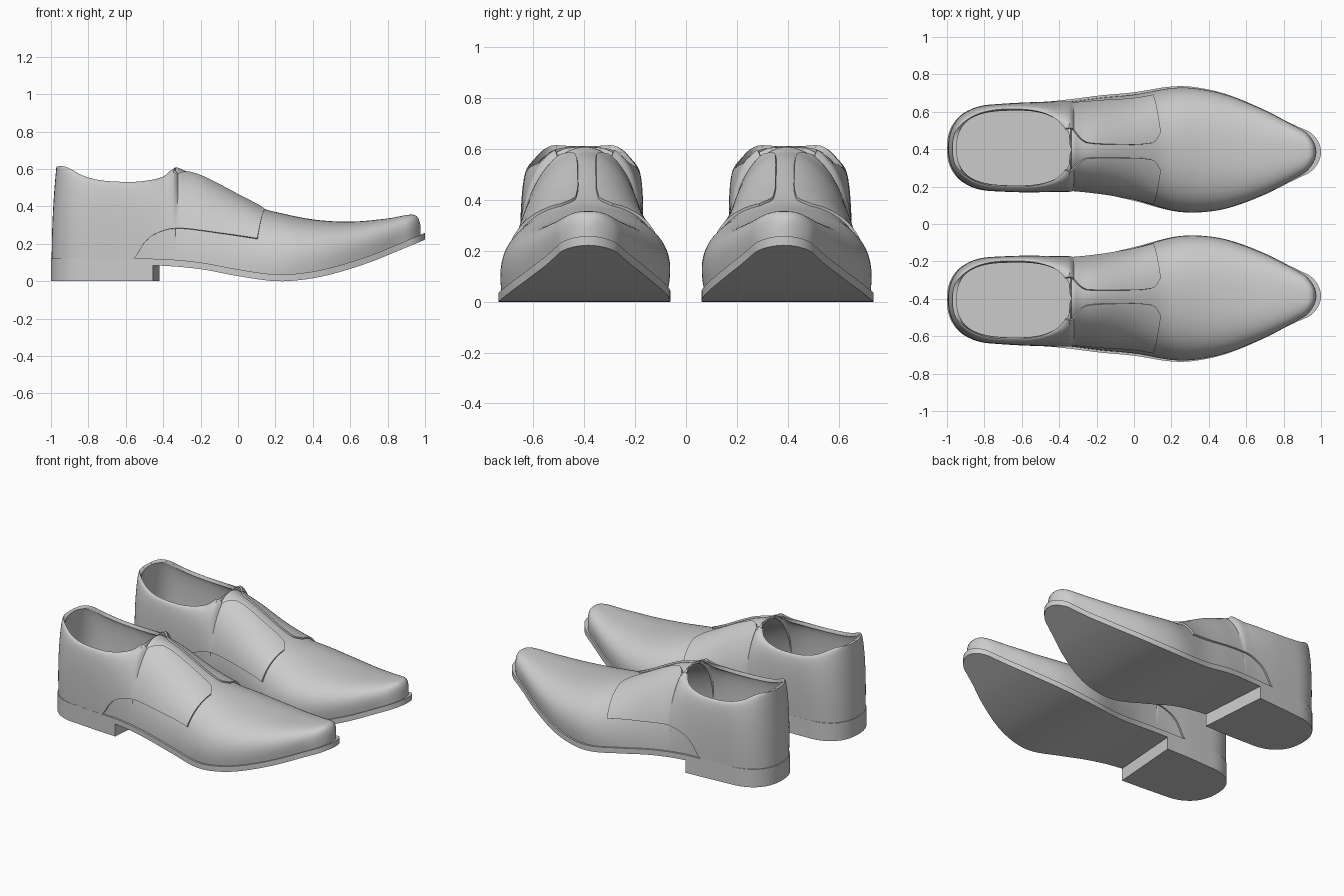
import bpy, bmesh, math

if "Cube" in bpy.data.objects:
    bpy.data.objects.remove(bpy.data.objects["Cube"])

HALF_PI = math.pi / 2

# Profile tables along the length of the shoe (x, value)
CENTRE = [(-1, .405), (-.6, .413), (-.2, .425), (0, .414), (.2, .403), (.5, .388), (.8, .382), (1, .385)]
WIDTH = [(-1, .215), (-.8, .222), (-.6, .233), (-.4, .24), (-.2, .26), (0, .29), (.2, .332),
         (.33, .335), (.5, .304), (.7, .226), (.83, .16), (.94, .11), (1, .09)]
SOLE_TOP = [(-1, .12), (-.6, .12), (-.4, .118), (-.2, .1), (0, .063), (.2, .036), (.35, .044),
            (.5, .073), (.7, .135), (.9, .216), (1, .258)]
CREST = [(-1, .612), (-.95, .605), (-.85, .555), (-.75, .53), (-.6, .52), (-.5, .525), (-.4, .547),
         (-.36, .578), (-.335, .608), (-.29, .592), (-.2, .562), (-.1, .512), (0, .457), (.14, .387),
         (.2, .37), (.4, .33), (.6, .318), (.8, .335), (.9, .353), (.945, .354), (.965, .335), (.975, .3)]
CREST_Y = [(-1, .405), (-.5, .405), (-.2, .391), (.2, .388), (.6, .385), (1, .385)]
POW_Y = [(-1, 1), (-.4, 1), (-.1, 1.1), (.1, .97), (.4, .8), (1, .65)]
POW_Z = [(-1, 1), (0, 1), (.4, .9), (1, .8)]
BULGE = [(-1, .012), (-.4, .012), (0, .02), (.3, .035), (.8, .025), (1, .01)]
FLAP_LOW = [(-.56, .12), (-.54, .14), (-.5, .205), (-.45, .248), (-.35, .28), (-.2, .27), (.14, .215)]
FLAP_GAP = [(-.36, .11), (-.335, .1), (-.29, .055), (-.25, .035), (0, .03), (.07, .035), (.11, .045), (.14, .085)]


def curve(tab, x):
    """Smooth interpolation through a table."""
    if x <= tab[0][0]:
        return tab[0][1]
    if x >= tab[-1][0]:
        return tab[-1][1]
    k = max(i for i in range(len(tab) - 1) if tab[i][0] <= x)

    def slope(i):
        a, b = tab[max(i - 1, 0)], tab[min(i + 1, len(tab) - 1)]
        return (b[1] - a[1]) / (b[0] - a[0])
    (xa, ya), (xb, yb) = tab[k], tab[k + 1]
    h = xb - xa
    t = (x - xa) / h
    return ((2*t**3 - 3*t*t + 1) * ya + (t**3 - 2*t*t + t) * h * slope(k)
            + (3*t*t - 2*t**3) * yb + (t**3 - t*t) * h * slope(k + 1))


def half_width(x, x0, x1, inset):
    """Footprint half width, rounded off at heel and toe."""
    w = curve(WIDTH, x) - inset
    for d, r, n in ((x - x0, .22, 2.3), (x1 - x, .075, 2.0)):
        t = min(max(1 - d / r, 0), 1)
        w *= max(1 - t**n, 0) ** (1 / n)
    return w


def spaced(a, b, n):
    return [a + (b - a) * (1 - math.cos(math.pi * i / n)) / 2 for i in range(n + 1)]


def section(x):
    """Cross-section data of the upper at x."""
    wb = half_width(x, -.985, .975, .012)
    xt = x + .025 * min(max((-.6 - x) / .385, 0), 1)
    u = min(abs((xt + .6475) / .3125), 1)
    wt = min(.205 * max(1 - u**2.5, 0) ** .4, wb) if x < -.3351 else 0
    return wb, wt, curve(SOLE_TOP, x) - .004, curve(CREST, x), curve(POW_Y, x), curve(POW_Z, x)


def surface(x, a, side):
    """Point on the upper: a runs from sole (0) to crest or collar (pi/2)."""
    wb, wt, zs, h, p, q = section(x)
    c, s = max(math.cos(a), 0), math.sin(a)
    if a > HALF_PI - 1e-6:
        c = 0
    y = wt + (wb - wt) * c**p + curve(BULGE, x) * 2 * s * c * min(wb / .15, 1)
    mid = curve(CENTRE, x) * (1 - s) + curve(CREST_Y, x) * s
    if wb < 1e-5:
        y = 0
    xs = x + .025 * s * s * min(max((-.6 - x) / .385, 0), 1)
    return (xs, mid + side * y, zs + (h - zs) * s**q)


def finish(bm, name, thickness=0, offset=0):
    """Make the object, thicken it, mirror it to the second shoe, shade it."""
    bmesh.ops.remove_doubles(bm, verts=bm.verts, dist=1e-5)
    if not thickness:
        bmesh.ops.recalc_face_normals(bm, faces=bm.faces)
    me = bpy.data.meshes.new(name)
    bm.to_mesh(me)
    bm.free()
    ob = bpy.data.objects.new(name, me)
    bpy.context.collection.objects.link(ob)
    bpy.ops.object.select_all(action='DESELECT')
    ob.select_set(True)
    bpy.context.view_layer.objects.active = ob
    if thickness:
        m = ob.modifiers.new("thickness", 'SOLIDIFY')
        m.thickness, m.offset = thickness, offset
        bpy.ops.object.modifier_apply(modifier=m.name)
    m = ob.modifiers.new("pair", 'MIRROR')
    m.use_axis = (False, True, False)
    m.use_mirror_merge = False
    bpy.ops.object.modifier_apply(modifier=m.name)
    bpy.ops.object.shade_smooth_by_angle(angle=math.radians(38))


def sheet(bm, xs, rows, point, side):
    """Grid of quads facing outward on the given side."""
    g = [[bm.verts.new(point(x, j / rows, side)) for j in range(rows + 1)] for x in xs]
    for i in range(len(xs) - 1):
        for j in range(rows):
            f = [g[i][j], g[i][j+1], g[i+1][j+1], g[i+1][j]]
            bm.faces.new(f if side > 0 else f[::-1])


# Upper: vamp, tongue and heel cup in one shell
bm = bmesh.new()
stations = spaced(-.985, -.335, 36) + spaced(-.335, .975, 50)[1:]
for side in (1, -1):
    sheet(bm, stations, 26, lambda x, v, s: surface(x, v * HALF_PI, s), side)
finish(bm, "upper", .012, -1)


# Quarter: lapped panel around the heel with two front facings
def flap(x, v, side):
    wb, wt, zs, h, p, q = section(x)
    lo, hi = 0, HALF_PI
    if x > -.555:
        lo = math.asin(min(max((curve(FLAP_LOW, x) - zs) / (h - zs), 0), 1) ** (1 / q))
    if x > -.36:
        hi = math.acos(min(max((curve(FLAP_GAP, x) - wt) / (wb - wt), 0), 1) ** (1 / p))
    a = lo + (hi - lo) * v
    return surface(x - .035 * (1 - v) * min(max((x + .1) / .24, 0), 1), a, side)


bm = bmesh.new()
stations = spaced(-.985, -.36, 44) + spaced(-.36, .14, 30)[1:]
for side in (1, -1):
    sheet(bm, stations, 24, flap, side)
finish(bm, "quarter_panel", .011, 1)

# Sole: thin curved slab following the footprint
bm = bmesh.new()
rings = []
for x in spaced(-1, 1, 90):
    c, w, z = curve(CENTRE, x), half_width(x, -1, 1, 0), curve(SOLE_TOP, x)
    rings.append([bm.verts.new(co) for co in ((x, c - w, z), (x, c + w, z),
                                              (x, c + w, z - .036), (x, c - w, z - .036))])
for r, s in zip(rings, rings[1:]):
    for k in range(4):
        bm.faces.new((r[k], r[(k+1) % 4], s[(k+1) % 4], s[k]))
finish(bm, "sole")

# Heel block with a slanted front face
bm = bmesh.new()
outline = []
for side, end in ((1, -.455), (-1, -.42)):
    pts = [(x, curve(CENTRE, x) + side * half_width(x, -1, 1, 0))
           for x in [-1 + (end + 1) * (i / 30) ** 2 for i in range(31)]]
    outline += pts[::-1] if side > 0 else pts[1:]
base = bm.faces.new([bm.verts.new((x, y, 0)) for x, y in outline])
ext = bmesh.ops.extrude_face_region(bm, geom=[base], use_keep_orig=True)
for v in ext['geom']:
    if isinstance(v, bmesh.types.BMVert):
        v.co.z = .086
finish(bm, "heel")
